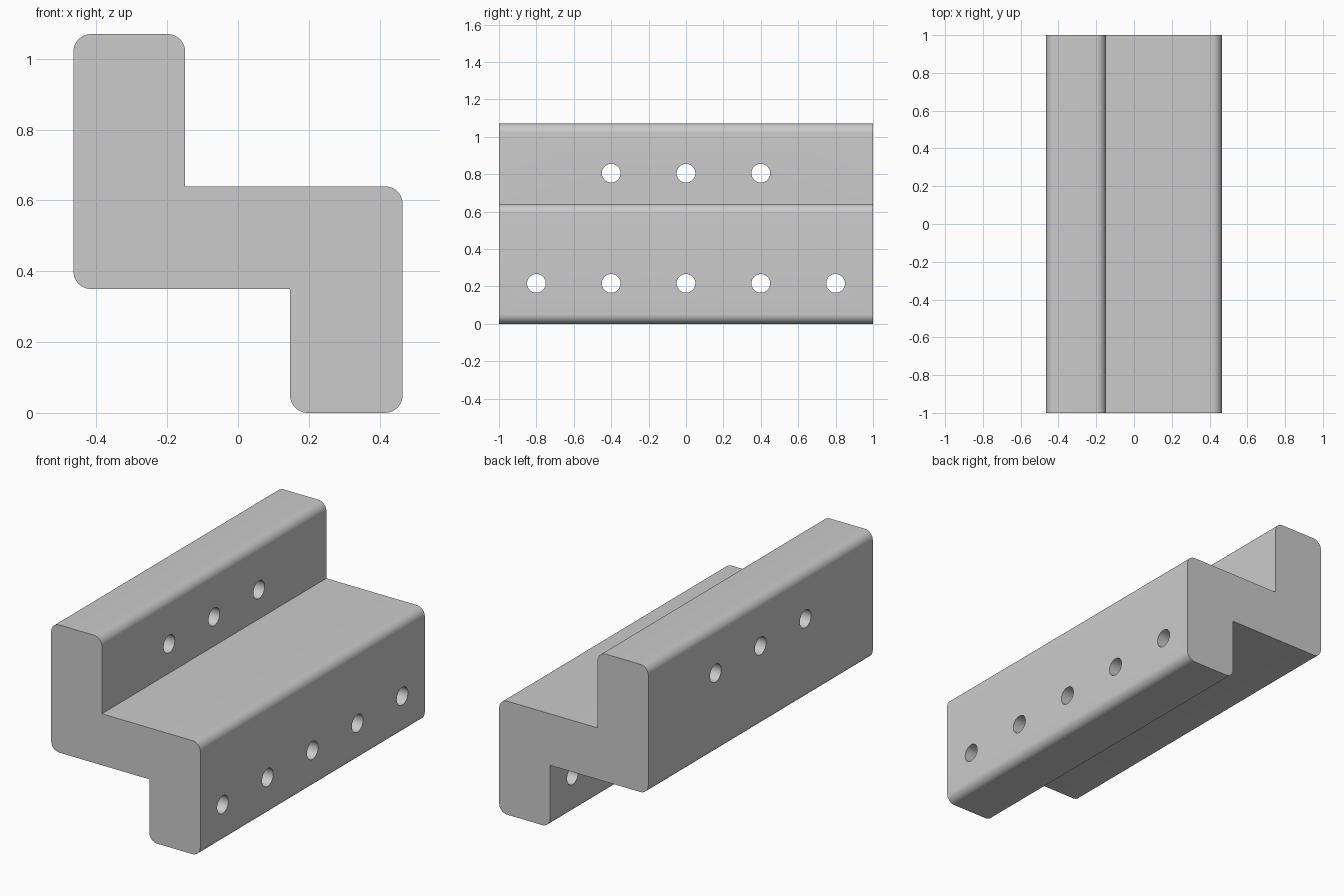
import bpy, bmesh, math
from mathutils import Matrix

if "Cube" in bpy.data.objects:
    bpy.data.objects.remove(bpy.data.objects["Cube"])

RADIUS = 0.05      # rounded outer edges
HOLE_R = 0.05

metal = bpy.data.materials.new("light_grey")
metal.diffuse_color = (0.6, 0.6, 0.6, 1)
metal.use_nodes = True
metal.node_tree.nodes["Principled BSDF"].inputs["Base Color"].default_value = metal.diffuse_color

# Z-shaped profile corners: x, z, rounded or sharp
corners = [(-0.465, 0.35, True), (0.147, 0.35, False), (0.147, 0, True), (0.465, 0, True),
           (0.465, 0.64, True), (-0.149, 0.64, False), (-0.149, 1.07, True), (-0.465, 1.07, True)]


def new_object(name, bm):
    bmesh.ops.recalc_face_normals(bm, faces=bm.faces)
    mesh = bpy.data.meshes.new(name)
    bm.to_mesh(mesh)
    bm.free()
    obj = bpy.data.objects.new(name, mesh)
    bpy.context.collection.objects.link(obj)
    mesh.materials.append(metal)
    return obj


# Z bracket body: extrude the profile along y, then round the outer long edges
bm = bmesh.new()
face = bm.faces.new([bm.verts.new((x, -1, z)) for x, z, _ in corners])
ext = bmesh.ops.extrude_face_region(bm, geom=[face])
bmesh.ops.translate(bm, vec=(0, 2, 0), verts=[v for v in ext["geom"] if isinstance(v, bmesh.types.BMVert)])
bmesh.ops.recalc_face_normals(bm, faces=bm.faces)
rounded = {(round(x, 3), round(z, 3)) for x, z, r in corners if r}
edges = [e for e in bm.edges
         if abs(e.verts[0].co.y - e.verts[1].co.y) > 1
         and (round(e.verts[0].co.x, 3), round(e.verts[0].co.z, 3)) in rounded]
bmesh.ops.bevel(bm, geom=edges, offset=RADIUS, segments=10, profile=0.5, affect='EDGES')
body = new_object("z_bracket", bm)

# Bolt holes through the lower and upper flanges
holes = [(0.306, y, 0.216) for y in (-0.8, -0.4, 0, 0.4, 0.8)]
holes += [(-0.307, y, 0.805) for y in (-0.4, 0, 0.4)]
bm = bmesh.new()
for x, y, z in holes:
    matrix = Matrix.Translation((x, y, z)) @ Matrix.Rotation(math.pi / 2, 4, 'Y')
    bmesh.ops.create_cone(bm, cap_ends=True, segments=40, radius1=HOLE_R, radius2=HOLE_R,
                          depth=0.5, matrix=matrix)
cutter = new_object("hole_cutter", bm)
cutter.hide_render = True

mod = body.modifiers.new("bolt_holes", 'BOOLEAN')
mod.operation = 'DIFFERENCE'
mod.solver = 'EXACT'
mod.object = cutter
bpy.context.view_layer.objects.active = body
body.select_set(True)
cutter.select_set(False)
bpy.ops.object.modifier_apply(modifier=mod.name)
bpy.data.objects.remove(cutter)
bpy.ops.object.shade_smooth_by_angle(angle=math.radians(30))
